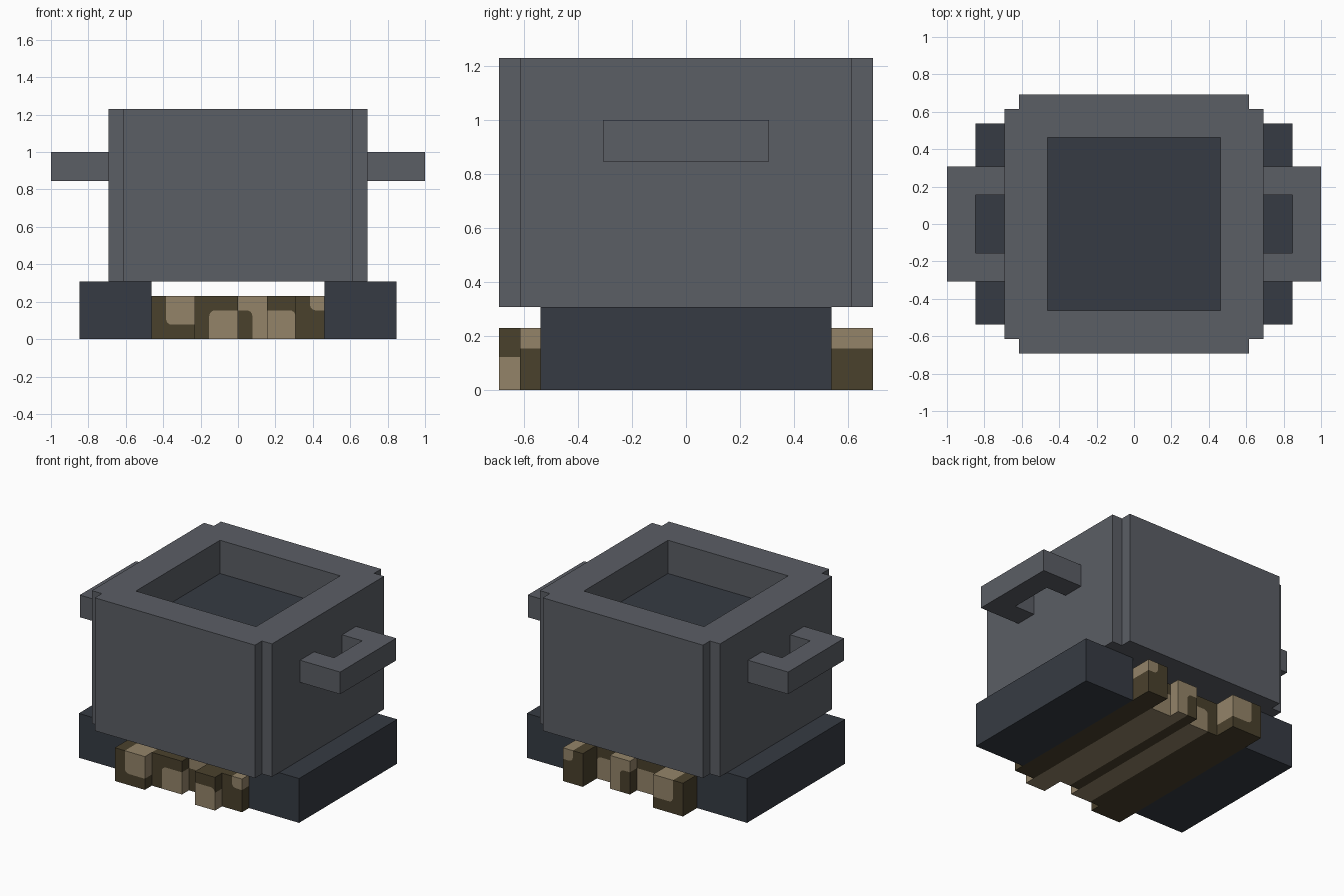
import bpy, bmesh, math
from mathutils import Matrix, Vector

cube = bpy.data.objects.get("Cube")
if cube:
    bpy.data.objects.remove(cube, do_unlink=True)

U = 1 / 13  # one building unit


def material(name, rgb):
    lin = [((c / 255 + 0.055) / 1.055) ** 2.4 for c in rgb] + [1]
    mat = bpy.data.materials.new(name)
    mat.use_nodes = True
    mat.diffuse_color = lin
    mat.node_tree.nodes["Principled BSDF"].inputs["Base Color"].default_value = lin
    return mat


IRON = material("iron grey", (91, 94, 101))
DARK_IRON = material("dark slate", (54, 59, 67))
BARK = material("dark bark", (74, 65, 44))
WOOD = material("tan wood", (148, 132, 105))


def finish(name, bm, mats):
    """Weld, scale to model units and link a part."""
    bmesh.ops.remove_doubles(bm, verts=bm.verts, dist=0.001)
    bmesh.ops.recalc_face_normals(bm, faces=bm.faces)
    bmesh.ops.scale(bm, vec=(U, U, U), verts=bm.verts)
    mesh = bpy.data.meshes.new(name)
    bm.to_mesh(mesh)
    bm.free()
    for m in mats:
        mesh.materials.append(m)
    obj = bpy.data.objects.new(name, mesh)
    bpy.context.collection.objects.link(obj)
    return obj


def face(bm, points, index=0):
    f = bm.faces.new([bm.verts.new(p) for p in points])
    f.material_index = index


def prism(bm, outline, low, high, place, index=0, skip=()):
    """Extrude an outline from low to high; edges in skip get no side wall."""
    for level in (low, high):
        face(bm, [place(a, b, level) for a, b in outline], index)
    for p, q in zip(outline, outline[1:] + outline[:1]):
        if frozenset((p, q)) not in skip:
            face(bm, [place(*p, low), place(*q, low), place(*q, high), place(*p, high)], index)


def upright(a, b, level):
    return (a, b, level)


def lengthwise(a, b, level):
    return (a, level, b)


# Pot: notched-corner body with a shallow square basin, one quarter at a time
OUT, NOTCH, RIM = 9, 8, 6
BOTTOM, FLOOR, TOP = 4, 13, 16
bm = bmesh.new()
for i in range(4):
    turn = Matrix.Rotation(i * math.pi / 2, 3, "Z")

    def at(pts, z):
        return [turn @ Vector((x, y, z)) for x, y in pts]

    outer = [(NOTCH, -NOTCH), (OUT, -NOTCH), (OUT, NOTCH), (NOTCH, NOTCH)]
    inner = [(RIM, RIM), (RIM, -RIM)]
    face(bm, at(outer + inner, TOP))
    face(bm, at(outer + [(0, 0)], BOTTOM))
    face(bm, at(inner, TOP) + at(inner[::-1], FLOOR))
    for p, q in zip(outer, outer[1:]):
        face(bm, at([p, q], BOTTOM) + at([q, p], TOP))
    face(bm, at(inner + [(0, 0)], FLOOR), 1)
finish("pot", bm, [IRON, DARK_IRON])

# Handles: C-shaped loops on both sides
bm = bmesh.new()
loop = [(9, -4), (13, -4), (13, 4), (9, 4), (9, 2), (11, 2), (11, -2), (9, -2)]
prism(bm, loop, 11, 13, upright)
finish("handles", bm, [IRON]).modifiers.new("mirror", "MIRROR")

# Base blocks under both sides of the pot
bm = bmesh.new()
prism(bm, [(6, -7), (11, -7), (11, 7), (6, 7)], 0, 4, upright)
finish("base_blocks", bm, [DARK_IRON]).modifiers.new("mirror", "MIRROR")


def log(name, left, right, front, back, corner, notch, mats):
    """Log with a round-cornered patch of second colour running along it."""
    cx, cz = corner
    px, pz = notch
    ox, oz = left + right - cx, 3 - cz
    r = 0.4
    sx, sz = math.copysign(r, cx - px), math.copysign(r, cz - pz)
    arc = []
    for k in range(5):
        t = k * math.pi / 8
        arc.append((px + sx * (1 - math.cos(t)), pz + sz * (1 - math.sin(t))))
    seam = arc + [(cx, pz)]
    start = []
    if px != ox:
        seam = [(px, cz)] + seam
        start = [(ox, cz)]
    else:
        start = []
    patch = seam + [(cx, cz)] + ([] if px != ox else [(px, cz)])
    rest = seam + [(cx, oz), (ox, oz)] + start
    skip = {frozenset(e) for e in zip(seam, seam[1:])}
    bm = bmesh.new()
    prism(bm, rest, front, back, lengthwise, 0, skip)
    prism(bm, patch, front, back, lengthwise, 1, skip)
    finish(name, bm, mats)


# Firewood: five staggered logs between the base blocks
log("log_far_right", -6, -3, -9, 9, (-3, 3), (-5, 1), [BARK, WOOD])
log("log_inner_right", -3, 0, -8, 7, (0, 0), (-2, 2), [BARK, WOOD])
log("log_middle", 0, 2, -7, 8, (0, 0), (1, 2), [WOOD, BARK])
log("log_inner_left", 2, 4, -9, 7, (2, 0), (4, 2), [BARK, WOOD])
log("log_far_left", 4, 6, -8, 9, (6, 3), (5, 2), [BARK, WOOD])
